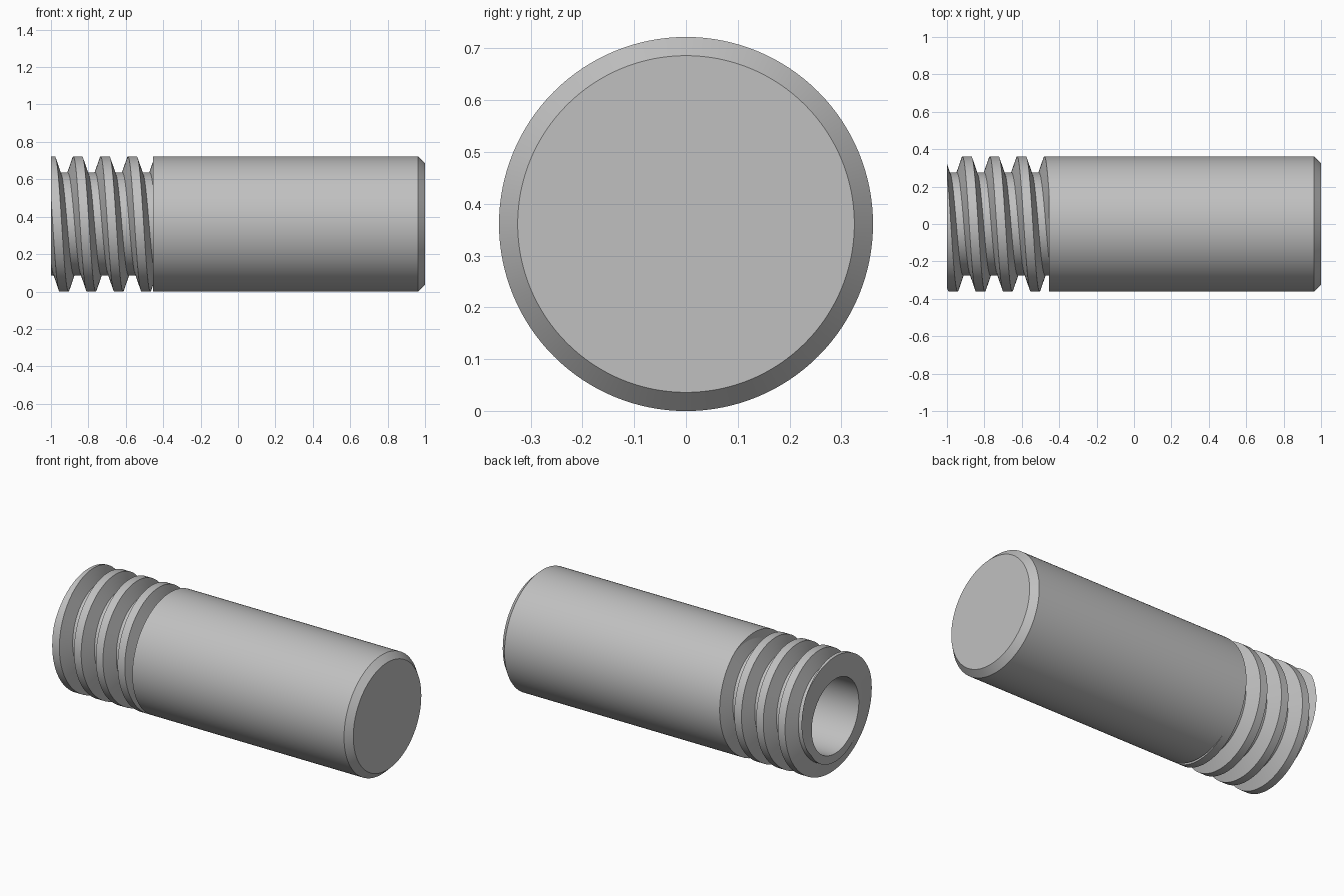
import bpy, bmesh, math
from mathutils import Vector

cube = bpy.data.objects.get("Cube")
if cube:
    bpy.data.objects.remove(cube)

R, ROOT, BORE = 0.361, 0.275, 0.225      # crest, thread root and bore radii
LEFT, SHOULDER, RIGHT = -1.0, -0.455, 1.0
PITCH, CREST_X = 0.146, -0.857           # CREST_X: a crest centre at the top
STEPS = 128

steel = bpy.data.materials.new("plain grey")
steel.use_nodes = True
grey = (0.53, 0.53, 0.53, 1)
steel.diffuse_color = grey
steel.node_tree.nodes["Principled BSDF"].inputs["Base Color"].default_value = grey


def sweep(bm, profile, lead=0.0):
    """Turn (x, radius) points about the x axis, advancing by lead per turn."""
    rings = []
    for i in range(STEPS + 1):
        a = math.tau * i / STEPS
        rings.append([bm.verts.new((x + lead * i / STEPS, -r * math.sin(a),
                                    R + r * math.cos(a))) for x, r in profile])
    for p, q in zip(rings, rings[1:]):
        for j in range(len(profile) - 1):
            bm.faces.new((p[j], p[j + 1], q[j + 1], q[j]))
    bmesh.ops.remove_doubles(bm, verts=bm.verts[:], dist=1e-5)


def finish(bm, name):
    bmesh.ops.recalc_face_normals(bm, faces=bm.faces[:])
    mesh = bpy.data.meshes.new(name)
    bm.to_mesh(mesh)
    bm.free()
    mesh.materials.append(steel)
    obj = bpy.data.objects.new(name, mesh)
    bpy.context.collection.objects.link(obj)
    bpy.ops.object.select_all(action="DESELECT")
    obj.select_set(True)
    bpy.context.view_layer.objects.active = obj
    bpy.ops.object.shade_smooth_by_angle(angle=math.radians(30))


# Plain shank with chamfered closed end and blind bore
bm = bmesh.new()
sweep(bm, [(-0.2, 0), (-0.2, BORE), (SHOULDER, BORE), (SHOULDER, R),
           (0.963, R), (RIGHT, 0.325), (RIGHT, 0)])
finish(bm, "shank")

# Helical thread, swept past both ends and trimmed flat
bm = bmesh.new()
tooth = [(-0.053, ROOT), (-0.024, R), (0.024, R), (0.053, ROOT)]
profile = [(CREST_X + k * PITCH + x, r) for k in range(-3, 5) for x, r in tooth]
sweep(bm, profile, PITCH)
for x, side in ((LEFT, -1), (SHOULDER, 1)):
    bmesh.ops.bisect_plane(bm, geom=bm.verts[:] + bm.edges[:] + bm.faces[:],
                           dist=1e-6, plane_co=Vector((x, 0, 0)),
                           plane_no=Vector((side, 0, 0)), clear_outer=True)

# Bore wall and the flat ring around its mouth
sweep(bm, [(LEFT, BORE), (SHOULDER, BORE)])
for x in (LEFT, SHOULDER):
    rim = [e for e in bm.edges if e.is_boundary
           and all(abs(v.co.x - x) < 1e-4 for v in e.verts)]
    bmesh.ops.triangle_fill(bm, edges=rim, use_beauty=True,
                            normal=Vector((1, 0, 0)))
finish(bm, "threaded_end")
